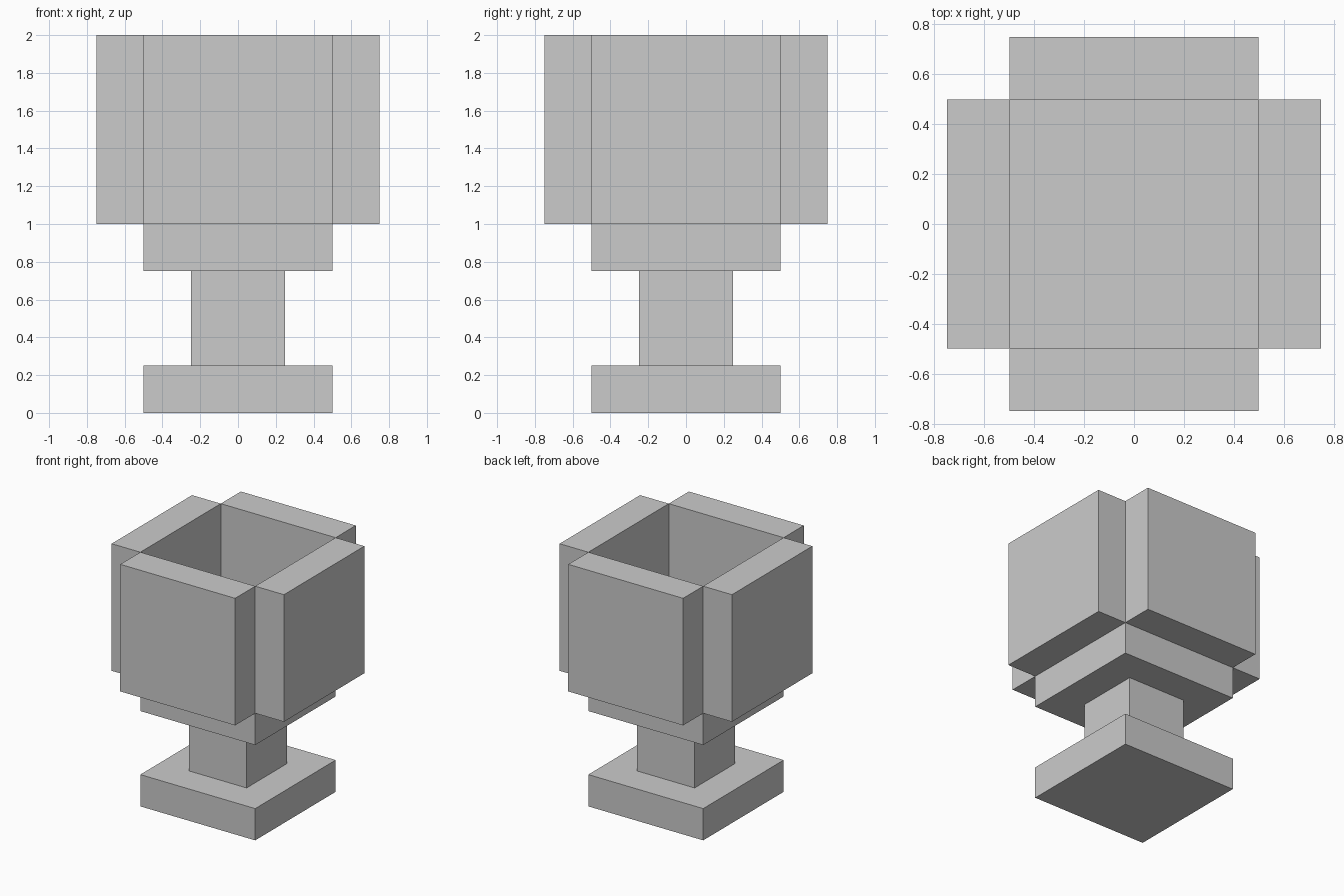
import bpy
import bmesh
from mathutils import Matrix, Vector

if "Cube" in bpy.data.objects:
    bpy.data.objects.remove(bpy.data.objects["Cube"])


def box(name, centre, size):
    """Axis-aligned box with its dimensions baked into the mesh."""
    bm = bmesh.new()
    bmesh.ops.create_cube(bm, size=1, matrix=Matrix.Diagonal((*size, 1)))
    mesh = bpy.data.meshes.new(name)
    bm.to_mesh(mesh)
    bm.free()
    obj = bpy.data.objects.new(name, mesh)
    obj.location = centre
    bpy.context.collection.objects.link(obj)
    return obj


# Foot, stem and cup floor stacked on the axis: name, width, bottom, top
for name, width, z0, z1 in (
    ("foot", 1.0, 0.0, 0.25),
    ("stem", 0.5, 0.25, 0.75),
    ("cup_floor", 1.0, 0.75, 1.0),
):
    box(name, (0, 0, (z0 + z1) / 2), (width, width, z1 - z0))

# Four cup walls set just outside the floor, leaving notched corners
WALL, OFFSET = 0.25, 0.625
for name, direction in (
    ("front_wall", Vector((0, -1, 0))),
    ("back_wall", Vector((0, 1, 0))),
    ("left_wall", Vector((-1, 0, 0))),
    ("right_wall", Vector((1, 0, 0))),
):
    size = (WALL, 1.0, 1.0) if direction.x else (1.0, WALL, 1.0)
    box(name, direction * OFFSET + Vector((0, 0, 1.5)), size)
